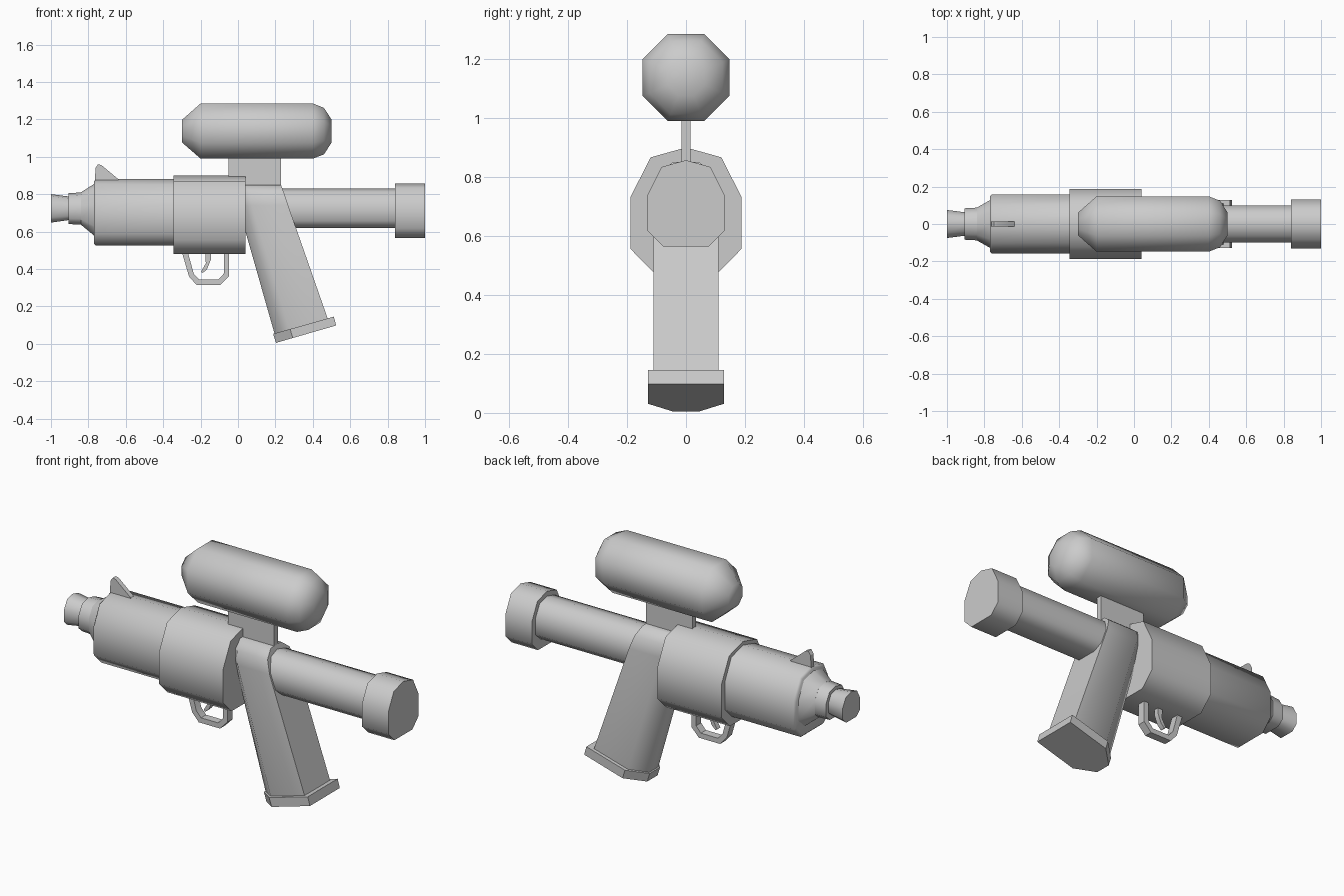
import bpy, bmesh, math

cube = bpy.data.objects.get("Cube")
if cube:
    bpy.data.objects.remove(cube, do_unlink=True)

grey = bpy.data.materials.new("light_grey")
grey.use_nodes = True
grey.diffuse_color = (0.6, 0.6, 0.6, 1)
grey.node_tree.nodes["Principled BSDF"].inputs["Base Color"].default_value = (0.6, 0.6, 0.6, 1)

# Half outlines (side, height) shared by the housing parts and the tank
HOUSING = [(0, 1), (.64, .92), (1, .6), (1, .18), (.6, 0)]
OCTAGON = [(.42, 1), (1, .71), (1, .29), (.42, 0)]


def mirrored(half):
    """Close a half outline by mirroring it across the centre plane."""
    return half + [(-y, z) for y, z in reversed(half) if y]


def loft(name, rings, angle=55):
    """Skin a list of equal-length vertex rings and cap both ends."""
    bm = bmesh.new()
    loops = [[bm.verts.new(p) for p in ring] for ring in rings]
    n = len(loops[0])
    for a, b in zip(loops, loops[1:]):
        for i in range(n):
            j = (i + 1) % n
            bm.faces.new((a[i], a[j], b[j], b[i]))
    bm.faces.new(loops[0])
    bm.faces.new(loops[-1])
    bmesh.ops.recalc_face_normals(bm, faces=bm.faces)
    mesh = bpy.data.meshes.new(name)
    bm.to_mesh(mesh)
    bm.free()
    mesh.materials.append(grey)
    obj = bpy.data.objects.new(name, mesh)
    bpy.context.collection.objects.link(obj)
    bpy.ops.object.select_all(action='DESELECT')
    obj.select_set(True)
    bpy.context.view_layer.objects.active = obj
    bpy.ops.object.shade_smooth_by_angle(angle=math.radians(angle))
    return obj


def body(name, half, stations, angle=55):
    """Sweep an outline along x; each station is (x, half width, bottom, top)."""
    outline = mirrored(half)
    return loft(name, [[(x, y * w, lo + z * (hi - lo)) for y, z in outline]
                       for x, w, lo, hi in stations], angle)


def plate(name, outline, half_width):
    """Extrude a side outline (x, z) evenly about the centre plane."""
    return loft(name, [[(x, y, z) for x, z in outline]
                       for y in (-half_width, half_width)], 30)


# Barrel, sleeve and nozzle
body("barrel", HOUSING, [(-.77, .148, .535, .87), (-.76, .158, .525, .88), (0, .158, .525, .88)])
body("sleeve", HOUSING, [(-.345, .188, .48, .9), (.04, .188, .48, .9)])
body("nozzle_cone", HOUSING, [(-.84, .088, .637, .81), (-.765, .13, .575, .857)], 50)
body("nozzle_collar", HOUSING, [(-.905, .084, .64, .805), (-.83, .088, .637, .81)])
body("nozzle_tip", HOUSING, [(-1, .075, .648, .8), (-.9, .062, .662, .787)])

# Rear tube and end cap
body("rear_tube", HOUSING, [(.1, .1, .62, .83), (.85, .1, .62, .83)])
body("end_cap", HOUSING, [(.84, .13, .565, .857), (1, .13, .565, .857)])

# Tank and its bracket
body("tank", OCTAGON, [(-.3, .06, 1.077, 1.197), (-.2, .148, .99, 1.285), (.4, .148, .99, 1.285),
                       (.46, .124, 1.013, 1.261), (.5, .062, 1.076, 1.199)], 60)
plate("tank_bracket", [(-.05, .83), (.23, .83), (.23, 1.03), (-.05, 1.03)], .016)


# Raked grip: flat back, tapered front edge, narrowed at the top
def grip_ring(front, back, w, nose):
    def at(t, y):
        return (front[0] + (back[0] - front[0]) * t, y, front[1] + (back[1] - front[1]) * t)
    return [at(0, -nose), at(.28, -w), at(1, -w), at(1, w), at(.28, w), at(0, nose)]


loft("grip", [grip_ring((.198, .045), (.483, .125), .11, .04),
              grip_ring((.0, .74), (.268, .74), .11, .04),
              grip_ring((-.01, .81), (.245, .81), .095, .035),
              grip_ring((-.02, .85), (.23, .85), .045, .02)])
loft("grip_base", [grip_ring((.203, .005), (.525, .098), .129, .045),
                   grip_ring((.188, .053), (.512, .145), .129, .045)], 30)

# Trigger guard: outer path and inner path joined as one loop
guard_outer = [(-.3, .49), (-.262, .36), (-.222, .315), (-.093, .315), (-.048, .362), (-.048, .49)]
guard_inner = [(-.076, .49), (-.076, .375), (-.105, .343), (-.208, .343), (-.237, .375), (-.268, .49)]
plate("trigger_guard", guard_outer + guard_inner, .022)
plate("trigger", [(-.175, .49), (-.172, .43), (-.198, .385), (-.188, .378), (-.165, .4),
                  (-.145, .45), (-.145, .49)], .014)

# Front sight fin
plate("front_sight", [(-.765, .87), (-.762, .94), (-.748, .96), (-.73, .955), (-.64, .88), (-.64, .87)], .013)
